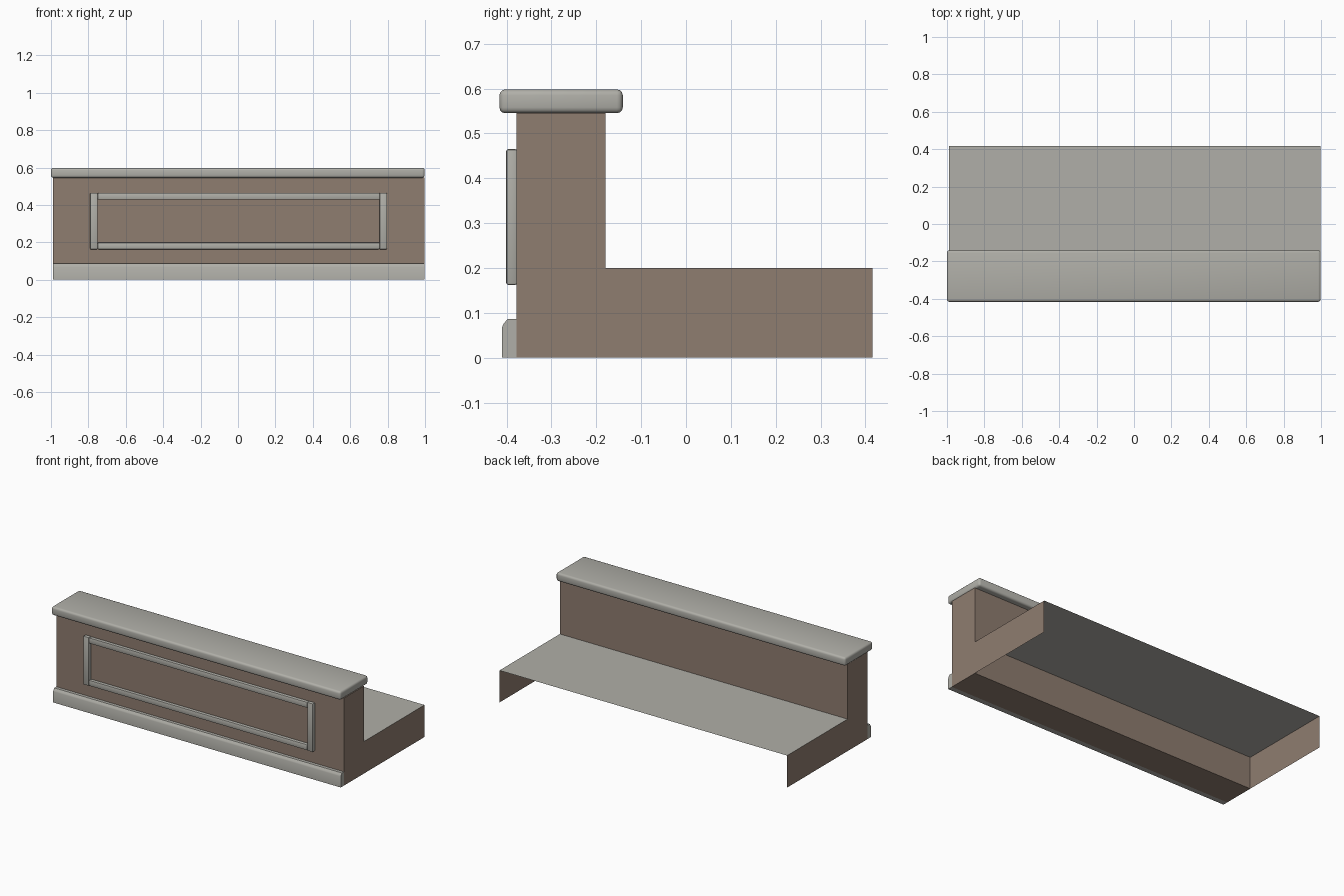
import bpy, bmesh

if "Cube" in bpy.data.objects:
    bpy.data.objects.remove(bpy.data.objects["Cube"])


def srgb(*c):
    return tuple((v / 255 / 12.92) if v < 10 else ((v / 255 + 0.055) / 1.055) ** 2.4 for v in c) + (1,)


def material(name, *c):
    m = bpy.data.materials.new(name)
    m.diffuse_color = srgb(*c)
    m.use_nodes = True
    m.node_tree.nodes["Principled BSDF"].inputs["Base Color"].default_value = m.diffuse_color
    return m


BROWN = material("brown_panel", 143, 125, 112)
GREY = material("pale_grey_trim", 176, 175, 168)
X0, X1 = -0.99, 0.997           # ends of the body


def finish(name, bm, mat):
    me = bpy.data.meshes.new(name)
    bm.to_mesh(me)
    bm.free()
    me.materials.append(mat)
    ob = bpy.data.objects.new(name, me)
    bpy.context.collection.objects.link(ob)
    return ob


def smooth(ob, angle=0.7):
    bpy.ops.object.select_all(action='DESELECT')
    ob.select_set(True)
    bpy.context.view_layer.objects.active = ob
    bpy.ops.object.shade_smooth_by_angle(angle=angle)


def box(name, lo, hi, mat, bevel=0, segments=3):
    bm = bmesh.new()
    bmesh.ops.create_cube(bm, size=1)
    for v in bm.verts:
        v.co = [lo[i] + (v.co[i] + 0.5) * (hi[i] - lo[i]) for i in range(3)]
    if bevel:
        bmesh.ops.bevel(bm, geom=bm.edges[:], offset=bevel, segments=segments,
                        profile=0.5, affect='EDGES')
    ob = finish(name, bm, mat)
    if bevel:
        smooth(ob)
    return ob


def sheet(name, points, mat):
    bm = bmesh.new()
    bm.faces.new([bm.verts.new(p) for p in points])
    return finish(name, bm, mat)


# Upright counter wall
box("wall", (X0, -0.378, 0), (X1, -0.18, 0.546), BROWN)

# Low platform behind: a thin top with end panels, open at the back and below
Y0, Y1, H = -0.18, 0.416, 0.2
sheet("platform_top", [(X0, Y0, H), (X1, Y0, H), (X1, Y1, H), (X0, Y1, H)], GREY)
sheet("platform_end_right", [(X1, Y0, 0), (X1, Y1, 0), (X1, Y1, H), (X1, Y0, H)], BROWN)
sheet("platform_end_left", [(X0, Y0, H), (X0, Y1, H), (X0, Y1, 0), (X0, Y0, 0)], BROWN)

# Rounded cap along the top of the wall
box("cap", (-1, -0.416, 0.545), (0.998, -0.141, 0.598), GREY, 0.013)

# Base trim with a sloped upper front edge
profile = [(-0.41, 0), (-0.41, 0.068), (-0.407, 0.075), (-0.398, 0.086), (-0.378, 0.086), (-0.378, 0)]
bm = bmesh.new()
face = bm.faces.new([bm.verts.new((X0, y, z)) for y, z in profile])
ext = bmesh.ops.extrude_face_region(bm, geom=[face])
for v in ext["geom"]:
    if isinstance(v, bmesh.types.BMVert):
        v.co.x = X1
bmesh.ops.recalc_face_normals(bm, faces=bm.faces[:])
smooth(finish("base_trim", bm, GREY))

# Raised frame on the front: two stiles with two rails between them
for side, x in (("left", -0.79), ("right", 0.757)):
    box("frame_stile_" + side, (x, -0.401, 0.162), (x + 0.04, -0.376, 0.465), GREY, 0.005, 2)
for side, z in (("lower", 0.163), ("upper", 0.428)):
    box("frame_rail_" + side, (-0.75, -0.4, z), (0.757, -0.376, z + 0.036), GREY, 0.005, 2)
